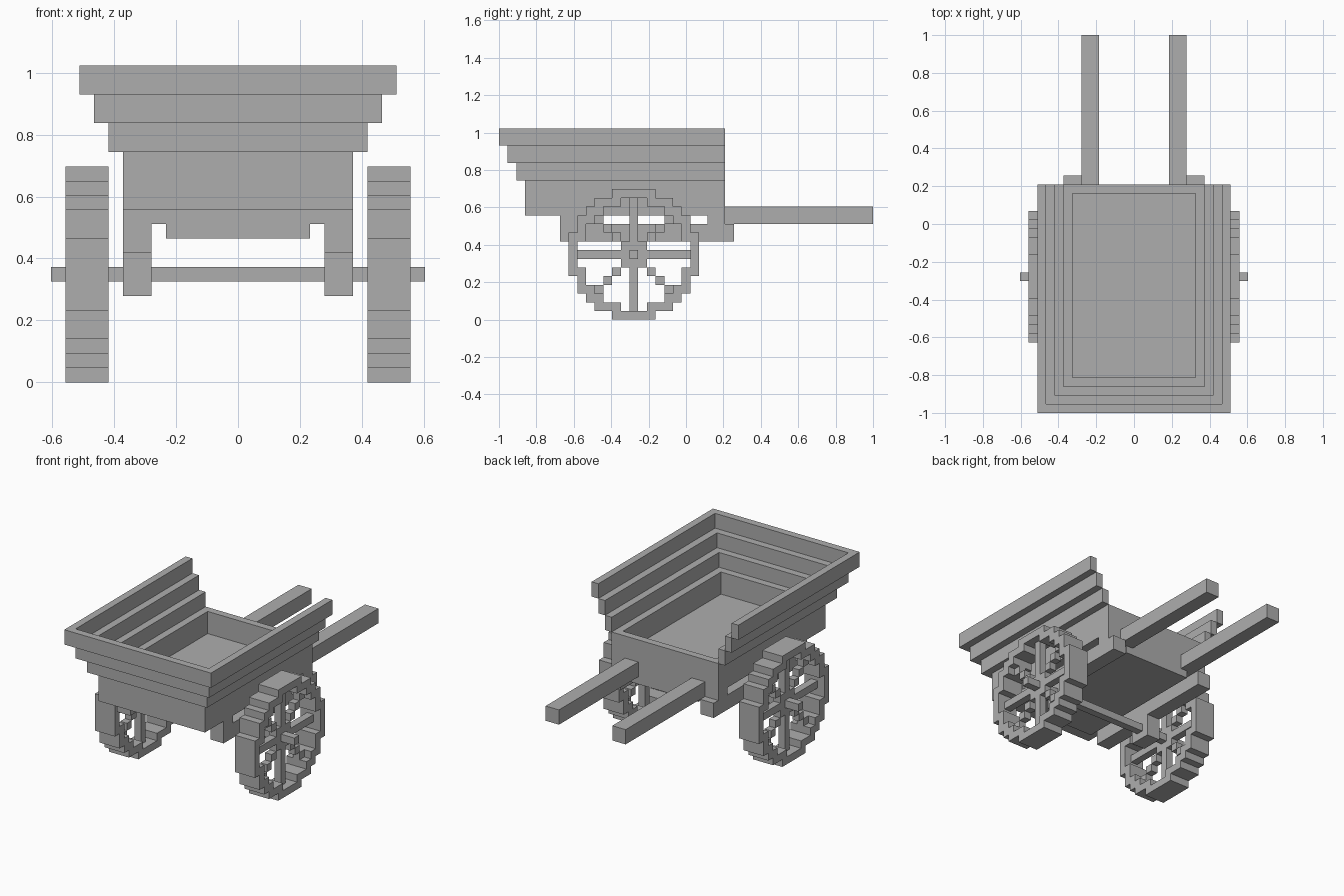
import bpy, bmesh
from mathutils import Vector

cube = bpy.data.objects.get("Cube")
if cube:
    bpy.data.objects.remove(cube, do_unlink=True)

U = 2 / 43          # one block
AXLE_Y, AXLE_Z = 15.5, 7.5

grey = bpy.data.materials.new("plain_grey")
grey.use_nodes = True
grey.diffuse_color = (0.42, 0.42, 0.42, 1)
grey.node_tree.nodes["Principled BSDF"].inputs["Base Color"].default_value = grey.diffuse_color


def finish(name, bm):
    """Scale from blocks (y counted from the front) to units and link."""
    for v in bm.verts:
        v.co = Vector((v.co.x, v.co.y - 21.5, v.co.z)) * U
    mesh = bpy.data.meshes.new(name)
    bm.to_mesh(mesh)
    bm.free()
    mesh.materials.append(grey)
    obj = bpy.data.objects.new(name, mesh)
    bpy.context.collection.objects.link(obj)
    return obj


def box(name, x, y, z):
    """Box from three (low, high) ranges in blocks."""
    bm = bmesh.new()
    bmesh.ops.create_cube(bm, size=1)
    for v in bm.verts:
        v.co = [r[0] if c < 0 else r[1] for r, c in zip((x, y, z), v.co)]
    return finish(name, bm)


def pair(name, x, y, z):
    box("left_" + name, x, y, z)
    box("right_" + name, (-x[1], -x[0]), y, z)


def wheel_part(name, cells, side, thickness):
    """Flat sheet of square cells around the axle, thickened."""
    bm = bmesh.new()
    for a, b in sorted(cells):
        corners = [(-.5, -.5), (.5, -.5), (.5, .5), (-.5, .5)]
        bm.faces.new([bm.verts.new((side * 10.5, AXLE_Y + a + p, AXLE_Z + b + q))
                      for p, q in corners])
    bmesh.ops.remove_doubles(bm, verts=bm.verts, dist=0.01)
    obj = finish(name, bm)
    mod = obj.modifiers.new("thickness", "SOLIDIFY")
    mod.thickness = thickness * U
    mod.offset = 0


def symmetric(cells):
    """Repeat one eighth of a wheel all around."""
    return {(s * p, t * q) for a, b in cells for p, q in ((a, b), (b, a))
            for s in (-1, 1) for t in (-1, 1)}


# Tub: floor, low walls, then flared tiers open at the back
box("tub_floor", (-7, 7), (4, 25), (12, 13))
box("tub_front_wall", (-8, 8), (3, 4), (12, 16))
box("tub_back_wall", (-8, 8), (25, 26), (12, 16))
pair("tub_wall", (7, 8), (4, 25), (12, 16))
for k in (1, 2, 3):
    z = (14 + 2 * k, 16 + 2 * k)
    box(f"tier_{k}_front", (-8 - k, 8 + k), (3 - k, 4 - k), z)
    pair(f"tier_{k}_side", (7 + k, 8 + k), (4 - k, 26), z)

# Undercarriage
box("front_crossbar", (-8, 8), (7, 9), (11, 12))
box("back_crossbar", (-8, 8), (24, 26), (11, 12))
box("bottom_plank", (-5, 5), (7, 26), (10, 11))
pair("rail", (6, 8), (7, 27), (9, 11))
pair("axle_bracket", (6, 8), (14, 17), (6, 9))
pair("handle", (4, 6), (26, 43), (11, 13))
box("axle", (-13, 13), (15, 16), (7, 8))

# Wheels: wide rim, thin spokes and hub
rim = symmetric([(0, 7), (1, 7), (2, 7), (2, 6), (3, 6), (4, 6), (4, 5), (5, 5)])
spokes = symmetric([(0, r) for r in range(7)] + [(1, 1)] + [(d, d) for d in (2, 3, 4)])
for side, label in ((1, "left"), (-1, "right")):
    wheel_part(label + "_wheel_rim", rim, side, 3)
    wheel_part(label + "_wheel_spokes", spokes, side, 1)
